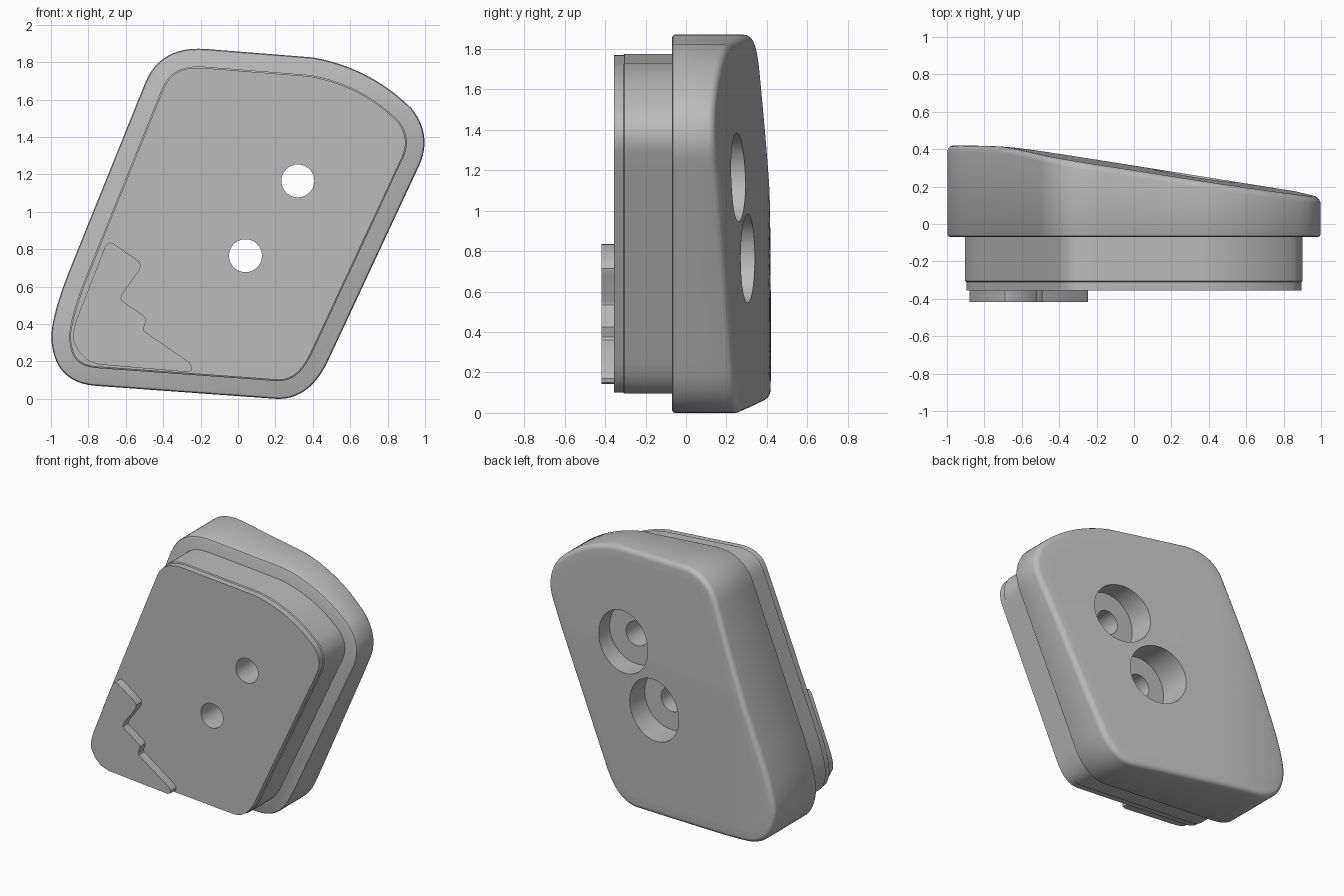
import bpy, bmesh, math
from mathutils import Vector

cube = bpy.data.objects.get("Cube")
if cube:
    bpy.data.objects.remove(cube, do_unlink=True)

grey = bpy.data.materials.new("plain grey")
grey.use_nodes = True
grey.diffuse_color = (0.5, 0.5, 0.5, 1)
grey.node_tree.nodes["Principled BSDF"].inputs["Base Color"].default_value = (0.5, 0.5, 0.5, 1)

# Rounded corners of the outline (x, z), clockwise: start, control, end
CORNERS = [
    ((-0.50, 1.68), (-0.42, 1.89), (-0.17, 1.87)),
    ((0.40, 1.825), (0.71, 1.77), (0.93, 1.55)),
    ((0.93, 1.55), (1.04, 1.41), (0.97, 1.25)),
    ((0.48, 0.20), (0.38, -0.01), (0.20, 0.0)),
    ((-0.77, 0.07), (-0.97, 0.09), (-0.995, 0.29)),
    ((-0.995, 0.29), (-1.015, 0.40), (-0.90, 0.69)),
]


def make_outline():
    pts = []
    for i, corner in enumerate(CORNERS):
        a, c, b = map(Vector, corner)
        for k in range(13):
            t = k / 12
            pts.append(a * (1 - t) ** 2 + c * 2 * t * (1 - t) + b * t * t)
        nxt = Vector(CORNERS[(i + 1) % len(CORNERS)][0])
        if (nxt - b).length < 1e-4:
            pts.pop()
        else:
            pts += [b.lerp(nxt, k / 14) for k in range(1, 14)]
    return pts


OUTLINE = make_outline()


def inset(d):
    n = len(OUTLINE)
    out = []
    for i, p in enumerate(OUTLINE):
        t = (OUTLINE[(i + 1) % n] - OUTLINE[i - 1]).normalized()
        out.append(p + Vector((t.y, -t.x)) * d)
    return out


def back(p):
    # Sloping back, softly levelled off on the thick side
    slope, cap = 0.313 - 0.16 * p.x, 0.422
    y = 0.5 * (slope + cap - math.hypot(slope - cap, 0.02))
    return y - 0.035 * max(0, p.y - 1.1)


def flat(points, y):
    return [(p[0], y, p[1]) for p in points]


def loft(name, rings, centre=None):
    # Skin rings of equal length; close the end with a face or a fan
    bm = bmesh.new()
    loops = [[bm.verts.new(v) for v in r] for r in rings]
    n = len(loops[0])
    for a, b in zip(loops, loops[1:]):
        for i in range(n):
            j = (i + 1) % n
            bm.faces.new((a[i], a[j], b[j], b[i]))
    bm.faces.new(loops[0])
    if centre:
        c = bm.verts.new(centre)
        for i in range(n):
            bm.faces.new((loops[-1][i], loops[-1][(i + 1) % n], c))
    else:
        bm.faces.new(loops[-1])
    bmesh.ops.recalc_face_normals(bm, faces=bm.faces)
    mesh = bpy.data.meshes.new(name)
    bm.to_mesh(mesh)
    bm.free()
    obj = bpy.data.objects.new(name, mesh)
    bpy.context.collection.objects.link(obj)
    mesh.materials.append(grey)
    return obj


def activate(obj):
    bpy.ops.object.select_all(action="DESELECT")
    obj.select_set(True)
    bpy.context.view_layer.objects.active = obj


def drill(obj, x, z, radius, y0, y1):
    bpy.ops.mesh.primitive_cylinder_add(
        vertices=64, radius=radius, depth=y1 - y0,
        location=(x, (y0 + y1) / 2, z), rotation=(math.pi / 2, 0, 0))
    cutter = bpy.context.object
    cutter.hide_render = True
    activate(obj)
    mod = obj.modifiers.new("hole", "BOOLEAN")
    mod.operation, mod.solver, mod.object = "DIFFERENCE", "EXACT", cutter
    bpy.ops.object.modifier_apply(modifier=mod.name)
    bpy.data.objects.remove(cutter, do_unlink=True)


# Main body: rounded front edge, straight wall, rounded back edge, sloping back
FRONT, R = -0.07, 0.035
rings = [flat(inset(0.015), FRONT), flat(inset(0.005), FRONT + 0.005),
         flat(OUTLINE, FRONT + 0.015)]
for k in range(6):
    a = math.pi / 2 * k / 5
    rings.append([(p.x, back(p) - R * (1 - math.sin(a)), p.y)
                  for p in inset(R * (1 - math.cos(a)))])
mid = Vector((0, 0.95))
for k in range(1, 14):
    ring = [p.lerp(mid, k / 14) for p in inset(R)]
    rings.append([(p.x, back(p), p.y) for p in ring])
body = loft("body", rings, (mid.x, back(mid), mid.y))

# Front plate with a slight step near its face
plate = loft("front_plate", [
    flat(inset(0.102), -0.355), flat(inset(0.102), -0.31),
    flat(inset(0.095), -0.305), flat(inset(0.095), FRONT + 0.01)])

# Raised jagged corner piece
JAGGED = [(-0.69, 0.835), (-0.67, 0.833), (-0.53, 0.735), (-0.52, 0.715),
          (-0.525, 0.69), (-0.622, 0.555), (-0.625, 0.535), (-0.615, 0.52),
          (-0.505, 0.445), (-0.49, 0.425), (-0.505, 0.375), (-0.50, 0.36),
          (-0.26, 0.195), (-0.245, 0.17), (-0.25, 0.15), (-0.27, 0.143),
          (-0.74, 0.183), (-0.80, 0.203), (-0.85, 0.25), (-0.88, 0.31),
          (-0.88, 0.36), (-0.865, 0.42), (-0.71, 0.815)]
corner_piece = loft("corner_piece", [flat(JAGGED, -0.418), flat(JAGGED, -0.35)])

# Two screw holes, wide at the back and narrow at the front
for x, z in ((0.32, 1.165), (0.04, 0.765)):
    drill(body, x, z, 0.22, 0.10, 0.8)
    for part in (body, plate):
        drill(part, x, z, 0.088, -0.8, 0.8)

for part in (body, plate, corner_piece):
    activate(part)
    bpy.ops.object.shade_smooth_by_angle(angle=math.radians(30))
